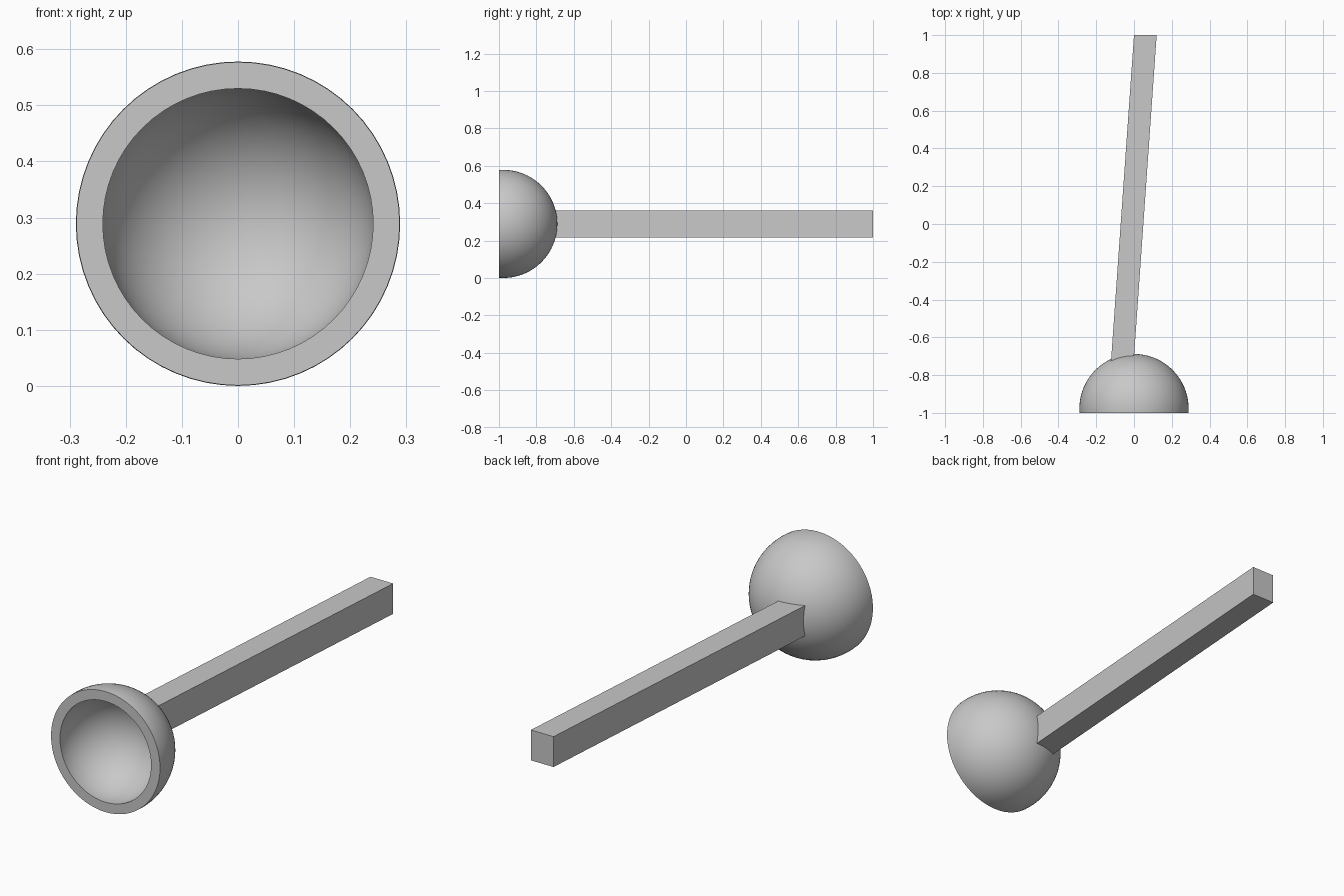
import bpy, bmesh
from math import sqrt, asin, sin, cos, pi, tau
from mathutils import Vector, Matrix

if "Cube" in bpy.data.objects:
    bpy.data.objects.remove(bpy.data.objects["Cube"])

grey = bpy.data.materials.new("plain_grey")
grey.use_nodes = True
color = (0.58, 0.58, 0.58, 1)
grey.diffuse_color = color
grey.node_tree.nodes["Principled BSDF"].inputs["Base Color"].default_value = color

FRONT = -1.0
MID = Vector((0, -0.977, 0.289))   # common centre of both bowl surfaces


def finish(bm, name):
    bmesh.ops.recalc_face_normals(bm, faces=bm.faces)
    mesh = bpy.data.meshes.new(name)
    bm.to_mesh(mesh)
    bm.free()
    mesh.materials.append(grey)
    obj = bpy.data.objects.new(name, mesh)
    bpy.context.collection.objects.link(obj)
    return obj


def arc(radius, steps=24):
    """Quarter profile from the rim plane to the pole."""
    start = asin((FRONT - MID.y) / radius)
    angles = [start + (pi / 2 - start) * i / steps for i in range(steps + 1)]
    return [MID + radius * Vector((cos(a), sin(a), 0)) for a in angles]


# Hollow bowl, lathed around the y axis
bm = bmesh.new()
profile = arc(0.289)[::-1] + arc(0.242)
verts = [bm.verts.new(p) for p in profile]
edges = [bm.edges.new(pair) for pair in zip(verts, verts[1:])]
bmesh.ops.spin(bm, geom=verts + edges, cent=MID, axis=(0, 1, 0),
               angle=tau, steps=64, use_merge=True)
bmesh.ops.remove_doubles(bm, verts=bm.verts, dist=0.0001)
bowl = finish(bm, "bowl")
bpy.context.view_layer.objects.active = bowl
bowl.select_set(True)
bpy.ops.object.shade_smooth_by_angle(angle=pi / 6)

# Square bar, sheared sideways, its near end buried in the bowl wall
bm = bmesh.new()
near, far = -0.731, 1.0
bmesh.ops.create_cube(bm, size=1)
bmesh.ops.scale(bm, vec=(0.12, far - near, 0.145), verts=bm.verts)
bmesh.ops.translate(bm, vec=(0, (far + near) / 2, MID.z), verts=bm.verts)
for v in bm.verts:
    v.co.x += 0.06 if v.co.y > 0 else -0.062
finish(bm, "handle")
